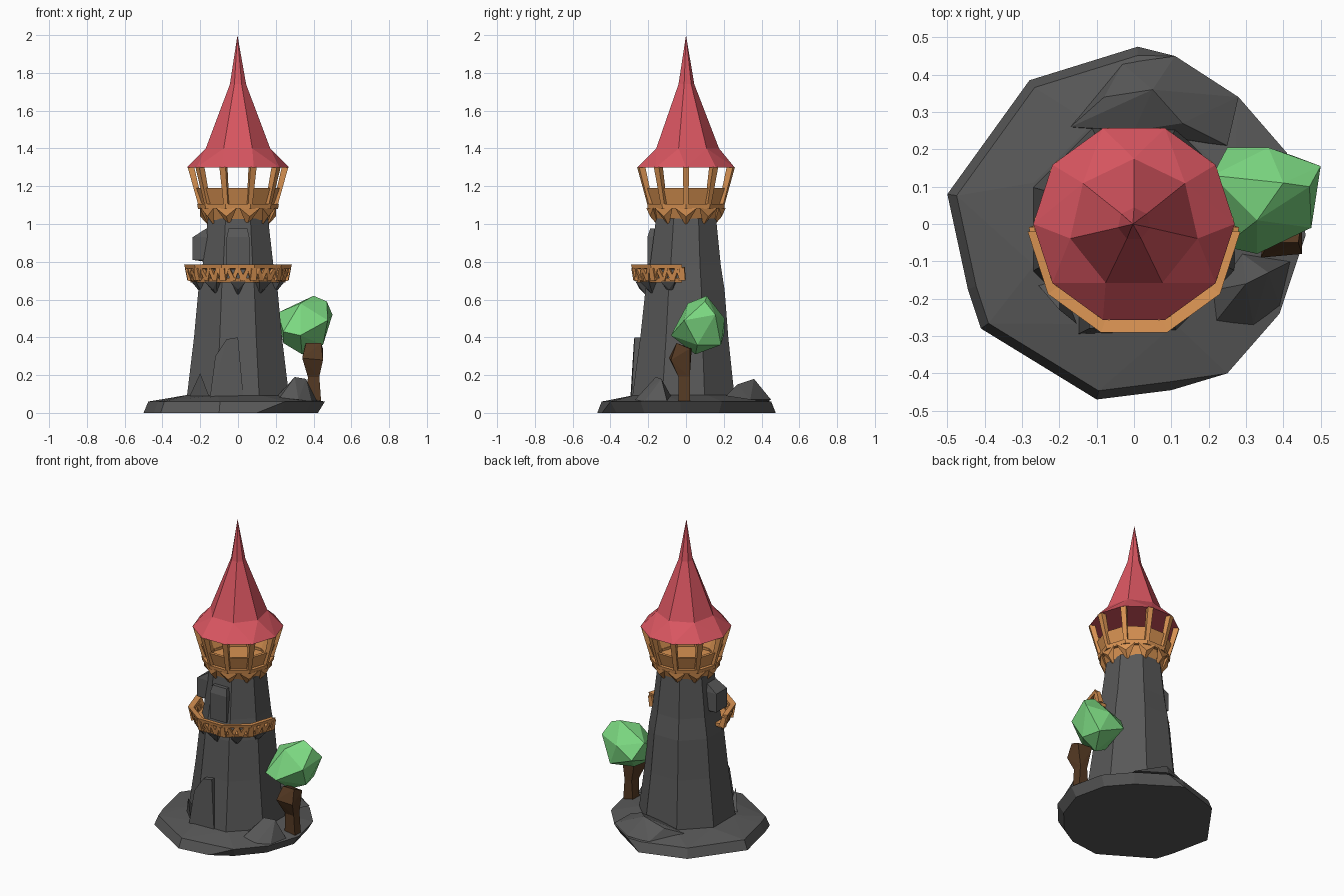
import bpy
import bmesh
from math import sin, cos, radians
from mathutils import Vector

if "Cube" in bpy.data.objects:
    bpy.data.objects.remove(bpy.data.objects["Cube"], do_unlink=True)


def material(name, r, g, b):
    m = bpy.data.materials.new(name)
    m.use_nodes = True
    m.diffuse_color = (r, g, b, 1)
    m.node_tree.nodes["Principled BSDF"].inputs["Base Color"].default_value = (r, g, b, 1)
    return m


STONE = material("grey stone", .098, .098, .098)
RED = material("red roof", .69, .092, .118)
WOOD = material("orange wood", .69, .29, .085)
LEAF = material("green leaves", .2, .69, .22)
BARK = material("brown bark", .091, .042, .017)


def finish(name, bm, mat):
    bmesh.ops.recalc_face_normals(bm, faces=bm.faces)
    me = bpy.data.meshes.new(name)
    bm.to_mesh(me)
    bm.free()
    me.materials.append(mat)
    ob = bpy.data.objects.new(name, me)
    bpy.context.collection.objects.link(ob)
    return ob


def hulls(name, groups, mat):
    """One object made of a faceted convex solid per group of points."""
    bm = bmesh.new()
    for pts in groups:
        verts = [bm.verts.new(p) for p in pts]
        out = bmesh.ops.convex_hull(bm, input=verts)
        spare = {v for v in out["geom_interior"] + out["geom_unused"]
                 if isinstance(v, bmesh.types.BMVert)}
        bmesh.ops.delete(bm, geom=list(spare), context="VERTS")
    bmesh.ops.dissolve_limit(bm, angle_limit=.02, verts=bm.verts, edges=bm.edges)
    return finish(name, bm, mat)


def polar(r, deg, z, cy=0):
    a = radians(deg)
    return Vector((r * cos(a), r * sin(a) + cy, z))


def ring(r, z, n, phase=0, cy=0):
    return [polar(r, phase + 360 * i / n, z, cy) for i in range(n)]


def sweep(name, profile, angles, mat, cy=0, closed=False):
    """Sweep a closed (radius, height) profile through the given angles."""
    bm = bmesh.new()
    rows = [[bm.verts.new(polar(r, a, z, cy)) for r, z in profile] for a in angles]
    n = len(profile)
    for i in range(len(rows) - (not closed)):
        a, b = rows[i], rows[(i + 1) % len(rows)]
        for j in range(n):
            k = (j + 1) % n
            bm.faces.new((a[j], a[k], b[k], b[j]))
    if not closed:
        bm.faces.new(rows[0])
        bm.faces.new(rows[-1])
    return finish(name, bm, mat)


def strut(p, q, wp, wq):
    """Points of a tapered four-sided bar from p to q."""
    d = (q - p).normalized()
    u = d.cross(Vector((p.x, p.y, 0))).normalized()
    v = d.cross(u)
    return [c + (s * u + t * v) * w / 2
            for c, w in ((p, wp), (q, wq)) for s in (-1, 1) for t in (-1, 1)]


def block(x0, x1, y0, y1, z0, z1):
    return [(x, y, z) for x in (x0, x1) for y in (y0, y1) for z in (z0, z1)]


# Rocky island: undercut on one side, sloping on the other
outline = [(.01, .475), (.11, .45), (.28, .34), (.41, .19), (.46, -.03), (.39, -.24),
           (.25, -.4), (.1, -.445), (-.1, -.47), (-.41, -.28), (-.445, -.175),
           (-.5, .08), (-.28, .385)]
island = [(x * s, y * s, 0) for x, y in outline for s in [.92 if x > .1 else 1]]
island += [(x * s, y * s, .06) for x, y in outline for s in [1 if x > .1 else .95]]
hulls("rock_island", [island + ring(.29, .095, 8, 22.5)], STONE)

# Boulders on the island
hulls("back_boulder", [
    [(-.17, .26, .09), (-.08, .34, .13), (-.03, .43, .06), (.05, .36, .18), (.11, .45, .07),
     (.28, .34, .07), (.25, .21, .09), (.13, .27, .15), (0, .25, .12)]], STONE)
hulls("front_boulders", [
    [(.2, -.18, .08), (.22, -.26, .08), (.32, -.27, .07), (.3, -.16, .19), (.36, -.13, .18),
     (.42, -.1, .06), (.39, -.22, .06), (.29, -.08, .09)],
    [(-.26, -.16, .08), (-.15, -.27, .08), (-.2, -.23, .21), (-.2, -.15, .1)]], STONE)

# Tapering eight-sided tower
tower = [(.295, .07), (.252, .4), (.227, .65), (.203, .78), (.172, 1.03)]
bm = bmesh.new()
rows = [[bm.verts.new(p) for p in ring(r, z, 8, 22.5, -.015 + .015 * z)] for r, z in tower]
for a, b in zip(rows, rows[1:]):
    for i in range(8):
        j = (i + 1) % 8
        bm.faces.new((a[i], a[j], b[j], b[i]))
bm.faces.new(rows[0])
bm.faces.new(rows[-1])
finish("tower", bm, STONE)

# Stone slab at the foot and the two projecting stone frames
hulls("foot_slab", [[(x, y, z) for x, f, z in (
    (-.15, -.295, .07), (-.12, -.28, .3), (-.06, -.275, .39), (0, -.272, .4), (.03, -.29, .07))
    for y in (f, -.2)]], STONE)
hulls("front_doorway", [block(-.06, .06, -.205, -.1, .76, .93)
                        + block(-.05, .05, -.19, -.1, .97, .975)], STONE)
hulls("side_bay", [block(-.24, -.12, -.08, .03, .81, .93)
                   + block(-.17, -.12, -.07, .02, .8, .975)], STONE)

# Balcony round the front half
arc = range(180, 361, 36)
CY = -.02
sweep("balcony_floor", [(.18, .695), (.25, .69), (.26, .715), (.18, .715)], arc, WOOD, CY)
sweep("balcony_rail", [(.25, .76), (.28, .765), (.285, .785), (.25, .78)], arc, WOOD, CY)
balusters = []
for a, b in zip(arc, arc[1:]):
    p, q = polar(.25, a, .705, CY), polar(.25, b, .705, CY)
    s, t = polar(.268, a, .77, CY), polar(.268, b, .77, CY)
    balusters.append(strut(p, s, .035, .025))
    for k in (0, 1 / 3, 2 / 3):
        foot, mid, end = (k + f / 3 for f in (0, .5, 1))
        balusters.append(strut(p.lerp(q, foot), s.lerp(t, mid), .025, .018))
        balusters.append(strut(s.lerp(t, mid), p.lerp(q, end), .018, .025))
balusters.append(strut(q, t, .035, .025))
hulls("balcony_balusters", balusters, WOOD)
hulls("balcony_brackets", [
    [polar(.25, a - 9, .695, CY), polar(.25, a + 9, .695, CY), polar(.17, a - 9, .695, CY),
     polar(.17, a + 9, .695, CY), polar(.225, a, .655, CY), polar(.19, a, .62, CY)]
    for a in range(198, 360, 36)], STONE)

# Lookout: flared base, zigzag brackets, rim, parapet and leaning posts
tens = range(0, 360, 36)
hulls("lookout_base", [ring(.165, 1.02, 10) + ring(.195, 1.09, 10)], WOOD)
hulls("lookout_brackets", [
    [polar(.21, a - 16, 1.085), polar(.21, a + 16, 1.085), polar(.16, a, 1.085),
     polar(.2, a, 1.04), polar(.155, a, .99)] for a in tens], WOOD)
sweep("lookout_rim", [(.17, 1.08), (.212, 1.08), (.216, 1.105), (.17, 1.105)],
      tens, WOOD, closed=True)
sweep("parapet", [(.192, 1.1), (.225, 1.19), (.205, 1.19), (.172, 1.1)],
      tens, WOOD, closed=True)
hulls("lookout_posts", [strut(polar(.198, a, 1.1), polar(.25, a, 1.305), .024, .034)
                        for a in tens], WOOD)

# Roof: ten-sided eave narrowing to a seven-sided spire
eave, shoulder, neck = ring(.27, 1.3, 10), ring(.175, 1.4, 7, 90), ring(.044, 1.74, 7, 90)
hulls("roof", [eave + shoulder, shoulder + neck, neck + [(-.003, 0, 2)]], RED)

# Tree
hulls("tree_trunk", [
    [(.365, -.04, .06), (.44, -.04, .06), (.44, .02, .06), (.37, .02, .06),
     (.37, -.04, .2), (.43, -.04, .2), (.43, .02, .2), (.38, .02, .2)],
    [(.37, -.04, .19), (.43, -.04, .19), (.43, .02, .19), (.38, .02, .19),
     (.34, -.09, .29), (.45, -.08, .28), (.45, .02, .34), (.35, .03, .34),
     (.36, -.05, .37), (.44, -.05, .37)]], BARK)
hulls("tree_crown", [
    [(.21, .13, .53), (.25, .205, .43), (.36, .205, .5), (.5, .155, .52), (.475, -.01, .49),
     (.33, -.08, .41), (.24, -.06, .43), (.4, .11, .62), (.47, .1, .59), (.33, .01, .58),
     (.34, .05, .31), (.45, .06, .36), (.42, .185, .36), (.24, .02, .37)]], LEAF)
